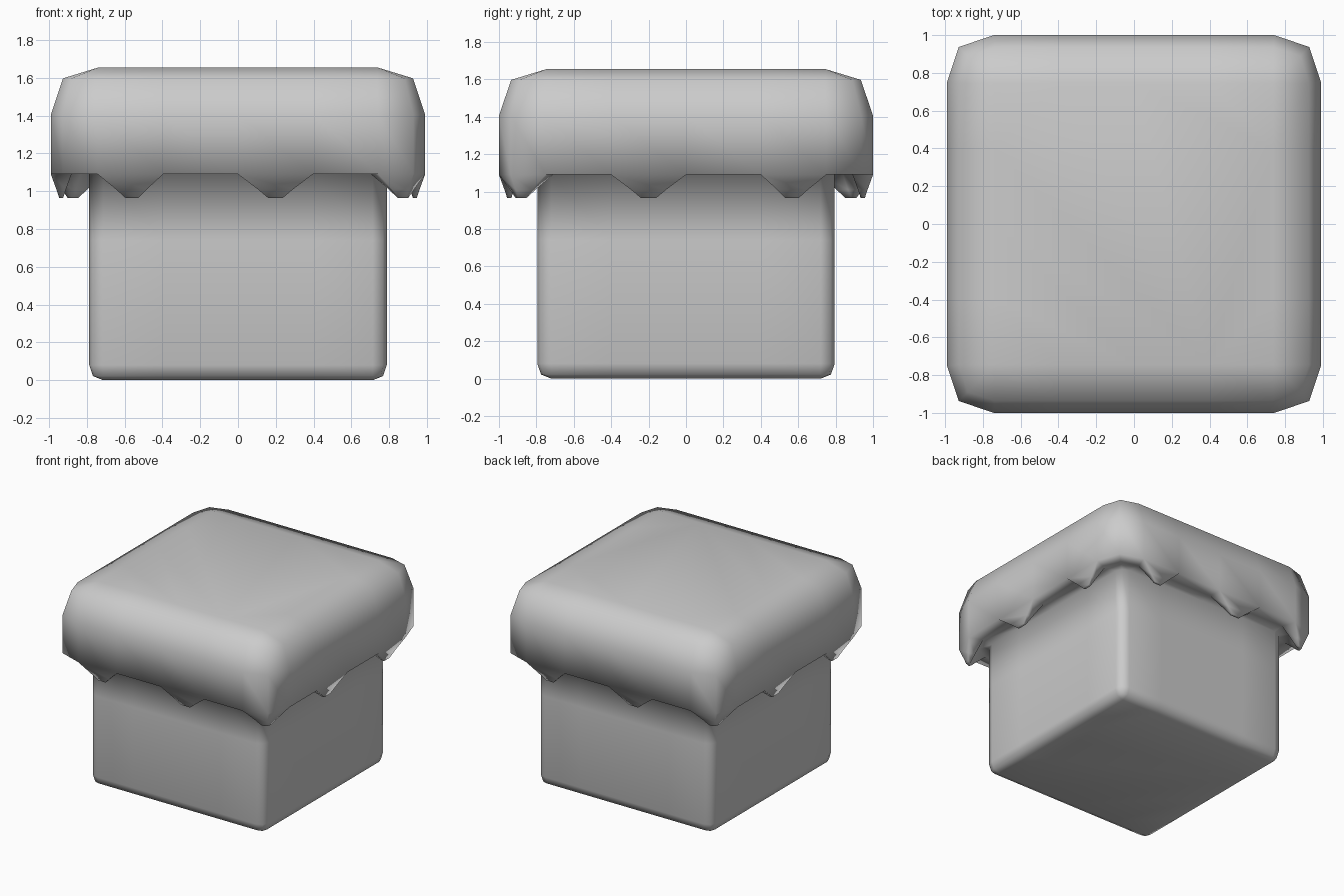
import bpy, bmesh
from mathutils import Vector

if "Cube" in bpy.data.objects:
    bpy.data.objects.remove(bpy.data.objects["Cube"])

WIDTH_SCALE = 0.99
bm = bmesh.new()


def ring(flat, half, mid, z):
    """Rounded square loop: 24 points, counter-clockwise from the front left."""
    side = [(-flat, -half), (-0.4, -half), (0, -half), (0.4, -half), (flat, -half), (mid, -mid)]
    pts = []
    for _ in range(4):
        pts += side
        side = [(-y, x) for x, y in side]
    return [bm.verts.new((x * WIDTH_SCALE, y, z)) for x, y in pts]


def bridge(a, b, skip=()):
    n = len(a)
    for i in range(n):
        if i not in skip:
            bm.faces.new((a[i], a[(i + 1) % n], b[(i + 1) % n], b[i]))


def drip(outer, inner):
    """Hanging drop that shrinks toward its centre as it goes down."""
    loop = outer + inner[::-1]
    a, b, c, d = (v.co for v in (outer[0], outer[-1], inner[0], inner[-1]))
    centre = (a + b + c + d) / 4
    if len(outer) == 3:
        centre = (outer[1].co + inner[1].co) / 2
    previous = loop
    for size, z in ((0.47, 1.01), (0.2, 0.965)):
        lower = []
        for v in loop:
            p = centre.lerp(v.co, size)
            lower.append(bm.verts.new((p.x, p.y, z)))
        bridge(previous, lower)
        previous = lower
    bm.faces.new(previous)


# Cap, from the top down to its rim and underside
top = ring(0.745, 0.745, 0.745, 1.655)
shoulder = ring(0.745, 0.935, 0.89, 1.597)
side_top = ring(0.75, 1.0, 0.937, 1.405)
rim = ring(0.75, 1.0, 0.937, 1.09)
inner_rim = ring(0.71, 0.89, 0.84, 1.09)

# Block, from under the cap to the ground
block = [ring(0.72, 0.795, 0.775, 1.09), ring(0.72, 0.795, 0.775, 0.74),
         ring(0.72, 0.795, 0.775, 0.08), ring(0.72, 0.775, 0.763, 0.022),
         ring(0.72, 0.72, 0.72, 0.0)]

# Drips: two on each side, plus one on two opposite corners
starts = []
for k in range(4):
    spans = [(0, 1), (2, 1), (4, 2)] if k % 2 == 0 else [(1, 1), (3, 1)]
    starts += [(6 * k + j, n) for j, n in spans]
used = set()
for start, count in starts:
    ids = [(start + j) % 24 for j in range(count + 1)]
    drip([rim[i] for i in ids], [inner_rim[i] for i in ids])
    used.update(ids[:-1])

bm.faces.new(top)
bridge(top, shoulder)
bridge(shoulder, side_top)
bridge(side_top, rim)
bridge(rim, inner_rim, used)
bridge(inner_rim, block[0])
for upper, lower in zip(block, block[1:]):
    bridge(upper, lower)
bm.faces.new(block[-1])

bmesh.ops.remove_doubles(bm, verts=bm.verts[:], dist=0.0005)
bmesh.ops.recalc_face_normals(bm, faces=bm.faces[:])
for f in bm.faces:
    f.smooth = True

mesh = bpy.data.meshes.new("capped_block")
bm.to_mesh(mesh)
bm.free()
obj = bpy.data.objects.new("capped_block", mesh)
bpy.context.collection.objects.link(obj)
